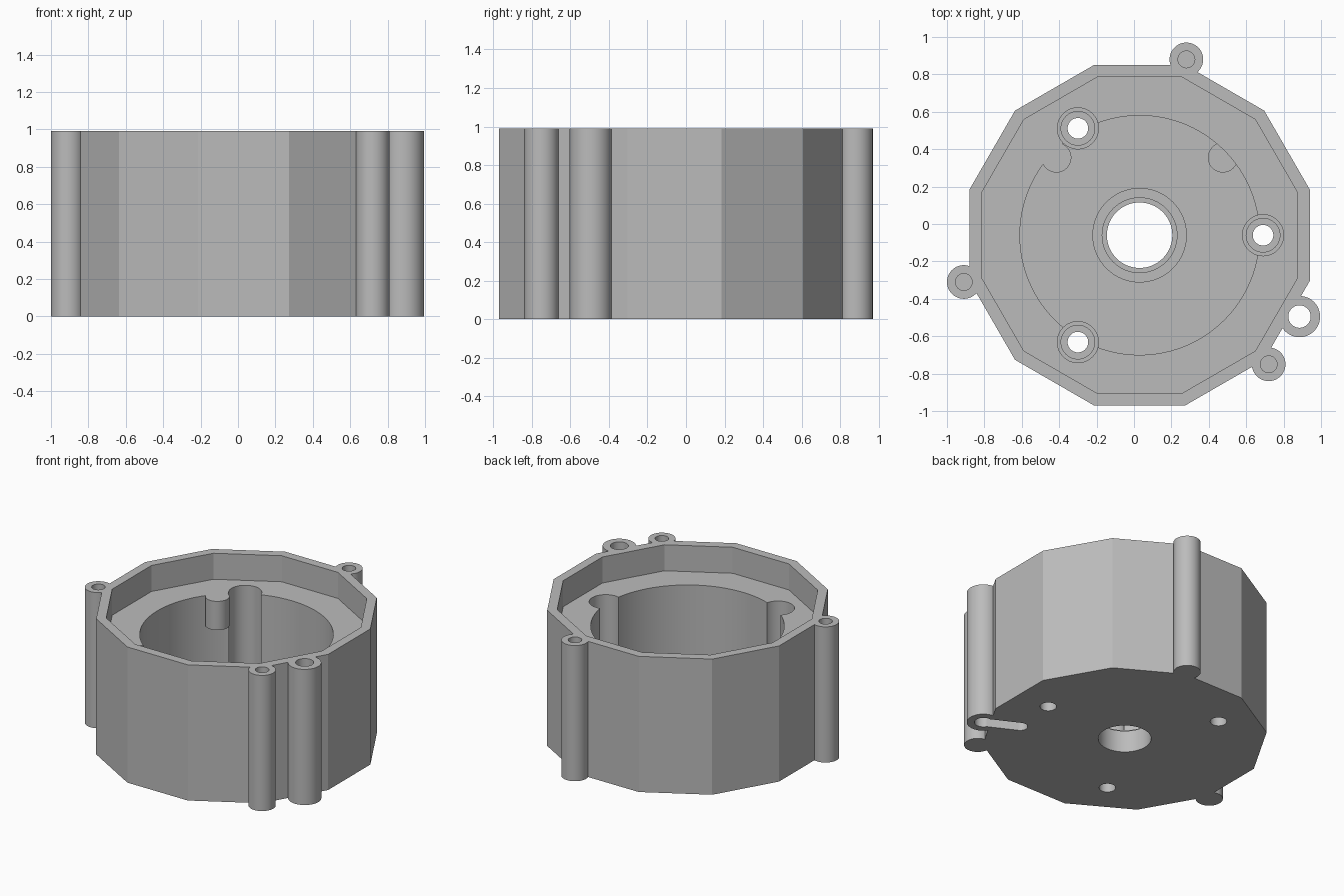
import bpy, math
from mathutils import Vector

if "Cube" in bpy.data.objects:
    bpy.data.objects.remove(bpy.data.objects["Cube"])

CX, CY = 0.03, -0.06          # axis of the housing
H, LEDGE, FLOOR = 0.99, 0.80, 0.20

grey = bpy.data.materials.new("plain grey")
grey.diffuse_color = (0.5, 0.5, 0.5, 1)
grey.use_nodes = True
grey.node_tree.nodes["Principled BSDF"].inputs["Base Color"].default_value = grey.diffuse_color


def prism(name, x, y, r, z0, z1, sides=64, turn=0.0):
    bpy.ops.mesh.primitive_cylinder_add(vertices=sides, radius=r, depth=z1 - z0,
                                        location=(x, y, (z0 + z1) / 2), rotation=(0, 0, turn))
    ob = bpy.context.object
    ob.name = name
    ob.data.materials.append(grey)
    bpy.ops.object.transform_apply(location=True, rotation=True, scale=True)
    return ob


def combine(target, tool, op):
    m = target.modifiers.new(op.lower(), 'BOOLEAN')
    m.operation, m.object, m.solver = op, tool, 'EXACT'
    bpy.context.view_layer.objects.active = target
    bpy.ops.object.modifier_apply(modifier=m.name)
    bpy.data.objects.remove(tool)


def add(*args, **kw):
    combine(housing, prism("addition", *args, **kw), 'UNION')


def cut(*args, **kw):
    combine(housing, prism("cutter", *args, **kw), 'DIFFERENCE')


# Twelve-sided shell
k = math.cos(math.pi / 12)
housing = prism("housing", CX, CY, 0.91 / k, 0, H, 12, math.pi / 12)

# Outer screw posts and the wire tube
posts = [(0.28, 0.88), (-0.91, -0.31), (0.72, -0.75)]
tube = Vector((0.885, -0.495))
for x, y in posts:
    add(x, y, 0.09, 0, H, sides=48)
add(tube.x, tube.y, 0.11, 0, H, sides=48)

# Lid recess and round chamber
cut(CX, CY, 0.845 / k, LEDGE, 1.2, sides=12, turn=math.pi / 12)
cut(CX, CY, 0.64, FLOOR, 1.1, sides=96)

# Half-round stubs on the chamber wall: one hanging from the ledge, one lower
add(-0.415, 0.355, 0.08, 0.59, LEDGE, sides=48)
add(0.475, 0.355, 0.08, FLOOR - 0.02, 0.60, sides=48)

# Stepped centre hole
for r, z in ((0.25, 0.18), (0.20, 0.16), (0.175, -0.1)):
    cut(CX, CY, r, z, 0.5)

# Three stepped screw holes notched into the chamber wall
for i in range(3):
    a = i * math.tau / 3
    x, y = CX + 0.66 * math.cos(a), CY + 0.66 * math.sin(a)
    for r, z in ((0.11, 0.17), (0.09, 0.13), (0.055, -0.1)):
        cut(x, y, r, z, 1.1, sides=48)

# Blind holes in the posts, through hole in the tube
for x, y in posts:
    cut(x, y, 0.045, 0.45, 1.1, sides=32)
cut(tube.x, tube.y, 0.06, -0.1, 1.1, sides=48)

# Wire groove under the floor, from the tube towards the axis
way = (Vector((CX, CY)) - tube).normalized()
end = tube + way * 0.25
mid = (tube + end) / 2
bpy.ops.mesh.primitive_cube_add(size=1, location=(mid.x, mid.y, 0.05),
                                rotation=(0, 0, math.atan2(way.y, way.x)))
slot = bpy.context.object
slot.scale = (0.25, 0.10, 0.22)
bpy.ops.object.transform_apply(location=True, rotation=True, scale=True)
slot.data.materials.append(grey)
combine(housing, slot, 'DIFFERENCE')
cut(end.x, end.y, 0.05, -0.06, 0.16, sides=32)

# Smooth round walls, crisp facets
bpy.ops.object.select_all(action='DESELECT')
housing.select_set(True)
bpy.context.view_layer.objects.active = housing
bpy.ops.object.shade_smooth_by_angle(angle=math.radians(25))
